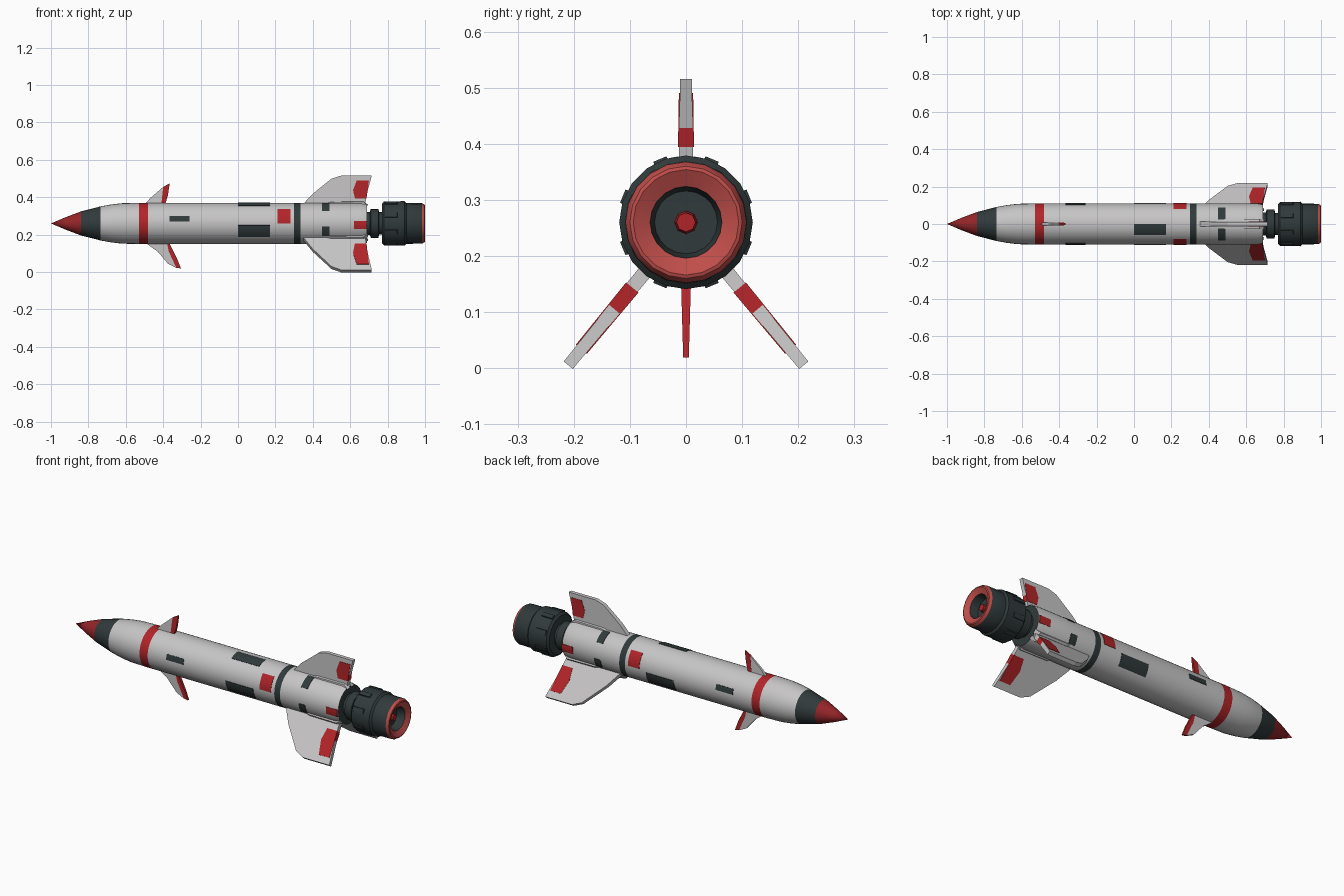
import bpy, bmesh, math
from mathutils import Vector

if "Cube" in bpy.data.objects:
    bpy.data.objects.remove(bpy.data.objects["Cube"])

AXIS_Z = 0.26
R = 0.11


def material(name, rgb):
    m = bpy.data.materials.new(name)
    m.diffuse_color = (*rgb, 1)
    m.use_nodes = True
    m.node_tree.nodes["Principled BSDF"].inputs["Base Color"].default_value = m.diffuse_color
    return m


WHITE = material("hull white", (0.57, 0.56, 0.56))
DARK = material("dark slate", (0.030, 0.042, 0.043))
RED = material("signal red", (0.44, 0.018, 0.022))
NOSE = material("nose red", (0.30, 0.018, 0.022))
RING = material("nozzle red", (0.52, 0.075, 0.068))


def finish(name, bm, mats, smooth=None):
    bmesh.ops.recalc_face_normals(bm, faces=bm.faces)
    me = bpy.data.meshes.new(name)
    bm.to_mesh(me)
    bm.free()
    for m in mats:
        me.materials.append(m)
    ob = bpy.data.objects.new(name, me)
    bpy.context.collection.objects.link(ob)
    if smooth:
        bpy.ops.object.select_all(action='DESELECT')
        ob.select_set(True)
        bpy.context.view_layer.objects.active = ob
        bpy.ops.object.shade_smooth_by_angle(angle=math.radians(smooth))
    return ob


def polar(x, r, deg):
    a = math.radians(deg)
    return Vector((x, r * math.cos(a), AXIS_Z + r * math.sin(a)))


def lathe(name, rows, mats, sides=32, smooth=35):
    """rows: (x, radius, material index of the band that follows)"""
    bm = bmesh.new()
    rings = []
    for x, r, _ in rows:
        if r == 0:
            rings.append([bm.verts.new(polar(x, 0, 0))] * sides)
        else:
            rings.append([bm.verts.new(polar(x, r, 360 * i / sides)) for i in range(sides)])
    for (a, b), row in zip(zip(rings, rings[1:]), rows):
        for i in range(sides):
            j = (i + 1) % sides
            loop = list(dict.fromkeys((a[i], a[j], b[j], b[i])))
            bm.faces.new(loop).material_index = row[2]
    return finish(name, bm, mats, smooth)


def panel(name, x0, x1, a0, a1, mat, mirror=True):
    """thin curved plate lying on the hull between two angles"""
    for tag, flip in (("front", False), ("back", True))[:2 if mirror else 1]:
        bm = bmesh.new()
        n = max(2, round((a1 - a0) / 5))
        layers = []
        for r in (R - 0.003, R + 0.002):
            for x in (x0, x1):
                angs = [a0 + (a1 - a0) * i / n for i in range(n + 1)]
                layers.append([bm.verts.new(polar(x, r, 180 - a if flip else a)) for a in angs])
        for p, q in ((0, 1), (1, 3), (3, 2), (2, 0)):
            for i in range(n):
                bm.faces.new((layers[p][i], layers[p][i + 1], layers[q][i + 1], layers[q][i]))
        for i in (0, n):
            bm.faces.new([layers[k][i] for k in (0, 1, 3, 2)])
        finish(f"{name}_{tag}", bm, [mat], 35)


def slab(name, pts, deg, root_t, tip_t, mat):
    """radial plate from an (x, radius) outline, thinning towards the tip"""
    a = math.radians(deg)
    side = Vector((0, -math.sin(a), math.cos(a)))
    r0, r1 = min(p[1] for p in pts), max(p[1] for p in pts)
    bm = bmesh.new()
    loops = []
    for s in (-1, 1):
        loops.append([bm.verts.new(polar(x, r, deg) + side * s * 0.5 *
                      (root_t + (tip_t - root_t) * (r - r0) / (r1 - r0))) for x, r in pts])
    bm.faces.new(loops[0])
    bm.faces.new(loops[1])
    n = len(pts)
    for i in range(n):
        j = (i + 1) % n
        bm.faces.new((loops[0][i], loops[0][j], loops[1][j], loops[1][i]))
    return finish(name, bm, [mat])


# Hull with painted nose and band
lathe("hull", [
    (-1.0, 0, 0), (-0.92, 0.034, 0), (-0.84, 0.064, 1), (-0.735, 0.091, 2),
    (-0.68, 0.101, 2), (-0.62, 0.108, 2), (-0.53, R, 3), (-0.48, R, 2),
    (-0.22, R, 2), (0.30, R, 1), (0.335, R, 2), (0.66, R, 2),
    (0.69, 0.104, 1), (0.69, 0, 1)], [NOSE, DARK, WHITE, RED])

# Engine neck, casing and recessed nozzle
lathe("engine_neck", [(0.68, 0, 0), (0.68, 0.062, 0), (0.705, 0.062, 0), (0.71, 0.077, 0),
                      (0.75, 0.077, 0), (0.755, 0.06, 0), (0.79, 0.06, 0), (0.79, 0, 0)], [DARK], 20)
lathe("engine_casing", [
    (0.77, 0, 0), (0.77, 0.105, 0), (0.78, 0.117, 0), (0.89, 0.119, 0), (0.90, 0.109, 0),
    (0.985, 0.108, 1), (0.998, 0.100, 1), (1.0, 0.094, 1), (0.985, 0.064, 0),
    (0.94, 0.056, 0), (0.94, 0, 0)], [DARK, RING], 20)
lathe("nozzle_core", [(0.93, 0, 0), (0.93, 0.022, 0), (0.965, 0.017, 0), (0.965, 0, 0)], [RED], 8)

# Clamps around the casing
for i in range(8):
    slab(f"casing_clamp_{i}", [(0.785, 0.10), (0.785, 0.122), (0.85, 0.122), (0.86, 0.10)],
         22.5 + 45 * i, 0.03, 0.025, DARK)

# Main tail fins: angle, tip radius
for name, deg, tip in (("top", 90, 0.255), ("back", -50.5, 0.33), ("front", -129.5, 0.33)):
    k = (tip - 0.1)
    slab(f"{name}_tail_fin", [(0.345, 0.10), (0.40, 0.10 + 0.38 * k), (0.50, 0.10 + 0.90 * k),
         (0.55, tip), (0.715, tip), (0.69, 0.10 + 0.4 * k), (0.68, 0.10)], deg, 0.026, 0.021, WHITE)
    slab(f"{name}_fin_stripe", [(0.625, 0.10 + 0.22 * k), (0.615, 0.10 + 0.5 * k),
         (0.635, 0.10 + 0.84 * k), (0.70, 0.10 + 0.84 * k), (0.687, 0.10 + 0.22 * k)],
         deg, 0.0285, 0.0255, RED)
    # Root fairings beside each fin
    for s in (-1, 1):
        slab(f"{name}_fin_fairing", [(0.44, 0.10), (0.50, 0.116), (0.67, 0.118), (0.695, 0.10)],
             deg + s * 10, 0.022, 0.012, WHITE)

# Small steering fins with red trailing halves
slab("top_steering_fin", [(-0.50, 0.10), (-0.47, 0.135), (-0.40, 0.195), (-0.405, 0.15),
                          (-0.41, 0.10)], 90, 0.018, 0.008, WHITE)
slab("top_steering_fin_edge", [(-0.41, 0.10), (-0.405, 0.15), (-0.40, 0.195), (-0.365, 0.215),
                               (-0.375, 0.15), (-0.39, 0.10)], 90, 0.018, 0.008, RED)
slab("bottom_steering_fin", [(-0.50, 0.10), (-0.43, 0.15), (-0.375, 0.215), (-0.33, 0.237),
                             (-0.345, 0.19), (-0.38, 0.10)], -90, 0.018, 0.010, WHITE)
slab("bottom_steering_fin_edge", [(-0.38, 0.10), (-0.37, 0.15), (-0.33, 0.237), (-0.305, 0.241),
                                  (-0.325, 0.19), (-0.355, 0.13), (-0.37, 0.10)], -90, 0.018, 0.010, RED)

# Painted hull panels (angles measured from +y towards +z)
panel("forward_hatch", -0.365, -0.26, 159, 175, DARK)
panel("upper_hatch", 0.0, 0.17, 90, 121, DARK, mirror=False)
panel("lower_hatch", 0.0, 0.17, 185, 220, DARK)
panel("red_square", 0.21, 0.28, 136, 180, RED)
panel("tail_upper_hatch", 0.45, 0.49, 102, 143, DARK)
panel("tail_lower_hatch", 0.45, 0.49, 188, 216, DARK)
panel("tail_red_mark", 0.62, 0.688, 174, 195, RED)
